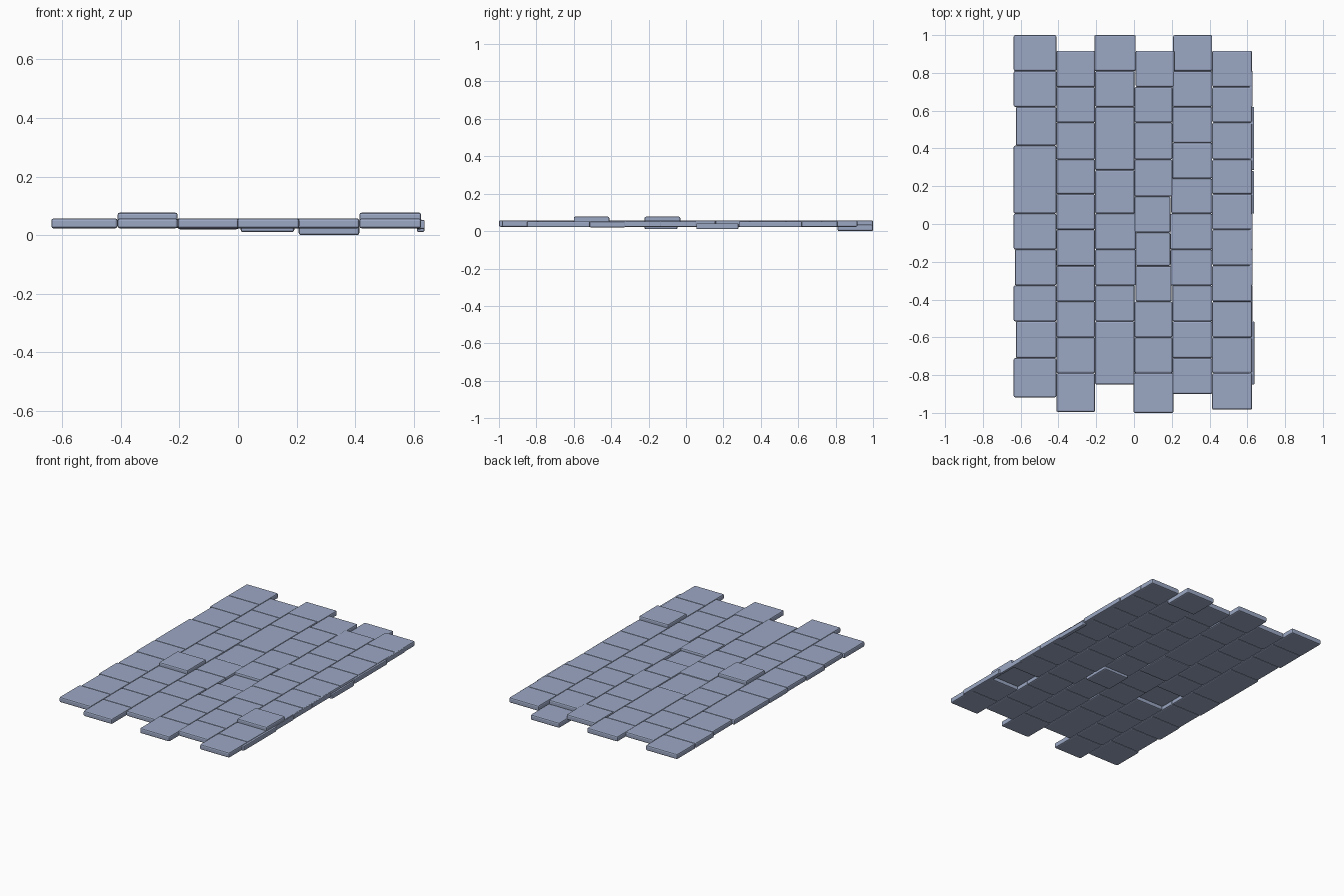
import bpy, bmesh
from mathutils import Matrix

if "Cube" in bpy.data.objects:
    bpy.data.objects.remove(bpy.data.objects["Cube"])

BOTTOM, THICK, GAP = 0.023, 0.034, 0.0

# Blue-grey stone
stone = bpy.data.materials.new("blue_grey_stone")
stone.diffuse_color = (0.33, 0.39, 0.55, 1)
stone.use_nodes = True
stone.node_tree.nodes["Principled BSDF"].inputs["Base Color"].default_value = stone.diffuse_color


def add_box(bm, x0, x1, y0, y1, z0, z1):
    size = Matrix.Diagonal((x1 - x0, y1 - y0, z1 - z0, 1))
    centre = Matrix.Translation(((x0 + x1) / 2, (y0 + y1) / 2, (z0 + z1) / 2))
    bmesh.ops.create_cube(bm, size=1, matrix=centre @ size)


def finish(bm, name, bevel):
    mesh = bpy.data.meshes.new(name)
    bm.to_mesh(mesh)
    bm.free()
    mesh.materials.append(stone)
    obj = bpy.data.objects.new(name, mesh)
    bpy.context.collection.objects.link(obj)
    mod = obj.modifiers.new("worn_edges", 'BEVEL')
    mod.width = bevel
    mod.segments = 2


def paver_column(name, x0, x1, joints, special={}):
    """Bricks between successive joints; special[i] = (left shift, right shift, lift)."""
    bm = bmesh.new()
    for i, (top, low) in enumerate(zip(joints, joints[1:])):
        dl, dr, dz = special.get(i, (0, 0, 0))
        z = BOTTOM + dz
        add_box(bm, x0 + dl + GAP, x1 + dr - GAP, low + GAP, top - GAP, z, z + THICK)
    finish(bm, name, 0.008)


# Six columns of paving bricks, left to right, some sunk or raised
paver_column("brick_column_1", -0.637, -0.411,
             [1.0, .81, .62, .415, .055, -.135, -.325, -.515, -.71, -.918],
             {2: (.012, 0, 0), 5: (.006, 0, 0), 7: (.012, 0, 0)})
paver_column("brick_column_2", -0.411, -0.206,
             [.917, .725, .537, .342, .158, -.03, -.222, -.41, -.6, -.79, -.995],
             {5: (0, 0, .02)})
paver_column("brick_column_3", -0.206, 0.003,
             [1.0, .81, .62, .285, .055, -.135, -.325, -.515, -.85],
             {0: (-.004, .006, 0), 3: (0, 0, -.003), 4: (0, .007, 0), 5: (0, .007, 0)})
paver_column("brick_column_4", 0.003, 0.203,
             [.917, .725, .537, .342, .145, -.045, -.222, -.41, -.6, -.79, -1.0],
             {0: (.006, .012, 0), 4: (0, -.01, 0), 5: (.006, -.011, -.013),
              6: (.006, -.004, 0), 9: (-.006, .006, 0)})
paver_column("brick_column_5", 0.203, 0.414,
             [1.0, .81, .62, .43, .24, .055, -.135, -.325, -.515, -.71, -.9],
             {0: (.004, 0, -.023), 4: (-.006, 0, 0), 5: (-.011, 0, 0), 6: (-.01, 0, 0)})
paver_column("brick_column_6", 0.414, 0.625,
             [.917, .725, .537, .342, .158, -.03, -.22, -.41, -.6, -.79, -.983],
             {7: (0, 0, .02)})

# Thin brick slices along the right border
bm = bmesh.new()
for top, low, right, dz in [(.81, .62, .628, 0), (.62, .285, .636, -.002), (.28, .055, .636, -.012),
                            (.055, -.135, .628, 0), (-.135, -.325, .628, 0),
                            (-.325, -.515, .628, -.003), (-.515, -.85, .637, -.002)]:
    add_box(bm, .61, right, low, top, BOTTOM + dz, BOTTOM + dz + THICK - .003)
finish(bm, "right_border_slices", 0.005)
